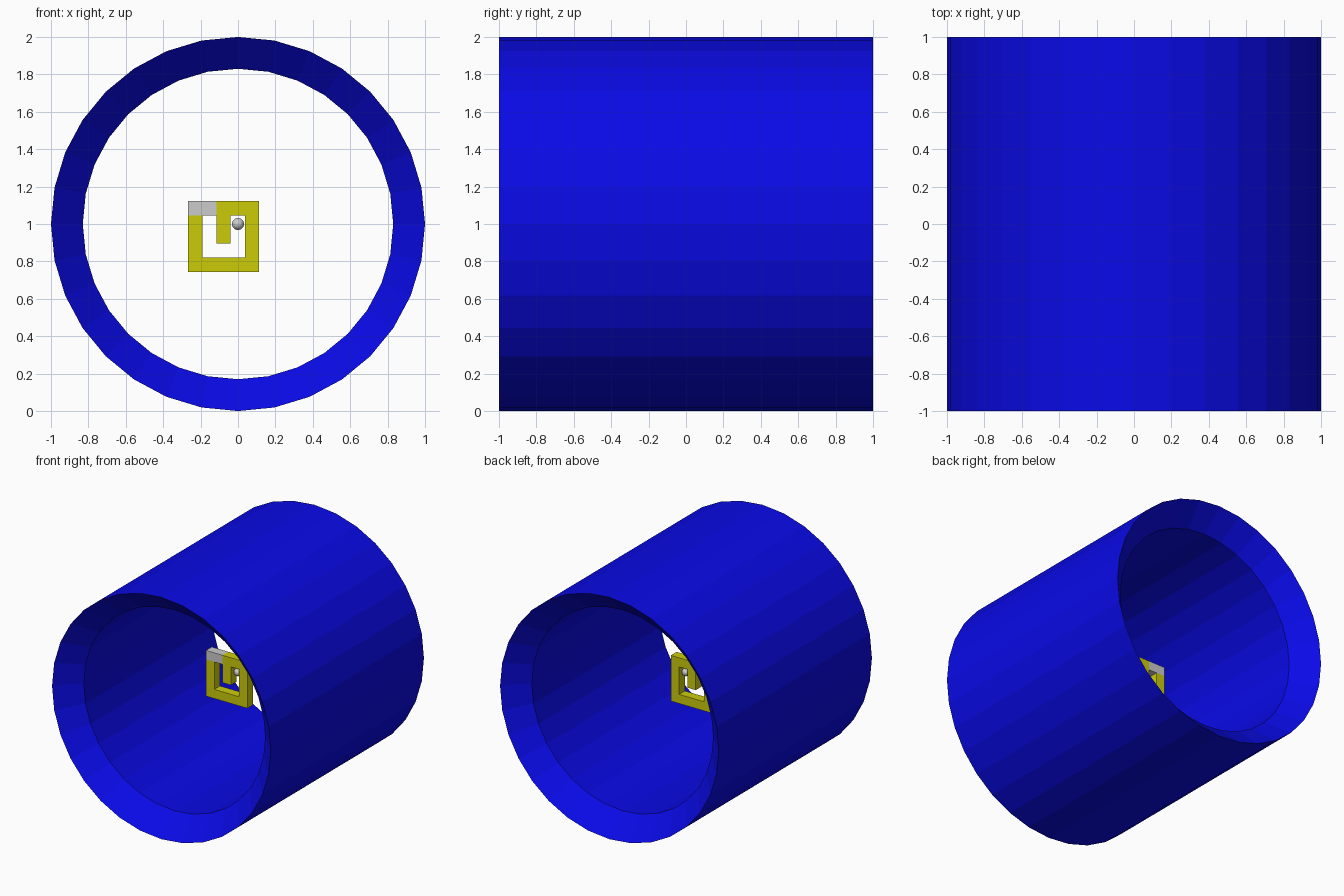
import bpy, bmesh, math

if "Cube" in bpy.data.objects:
    bpy.data.objects.remove(bpy.data.objects["Cube"])


def material(name, rgb):
    m = bpy.data.materials.new(name)
    m.diffuse_color = (*rgb, 1)
    m.use_nodes = True
    m.node_tree.nodes["Principled BSDF"].inputs["Base Color"].default_value = m.diffuse_color
    return m


blue = material("blue", (0.003, 0.003, 0.8))
yellow = material("yellow", (0.6, 0.6, 0.003))
grey = material("light grey", (0.6, 0.6, 0.6))


def add_object(name, bm, mat):
    bmesh.ops.recalc_face_normals(bm, faces=bm.faces)
    mesh = bpy.data.meshes.new(name)
    bm.to_mesh(mesh)
    bm.free()
    mesh.materials.append(mat)
    obj = bpy.data.objects.new(name, mesh)
    bpy.context.collection.objects.link(obj)
    return obj


# Outer tube: profile (radius, y) swept round the y axis, bevelled inwards at both mouths
SIDES, INNER = 32, 0.83
profile = [(1, -1), (1, 1), (INNER, INNER), (INNER, -INNER)]
bm = bmesh.new()
rings = []
for i in range(SIDES):
    a = 2 * math.pi * i / SIDES
    rings.append([bm.verts.new((r * math.sin(a), y, 1 + r * math.cos(a))) for r, y in profile])
for i in range(SIDES):
    p, q = rings[i], rings[(i + 1) % SIDES]
    for j in range(4):
        k = (j + 1) % 4
        bm.faces.new((p[j], p[k], q[k], q[j]))
add_object("tube", bm, blue)

# Square spiral on a 5 x 5 cell grid
CELL, X0, Z0 = 0.0756, -0.266, 0.744


def plate(name, cells, mat):
    bm = bmesh.new()
    face = bm.faces.new([bm.verts.new((X0 + CELL * u, -CELL / 2, Z0 + CELL * v)) for u, v in cells])
    new = bmesh.ops.extrude_face_region(bm, geom=[face], use_keep_orig=True)["geom"]
    bmesh.ops.translate(bm, vec=(0, CELL, 0), verts=[g for g in new if isinstance(g, bmesh.types.BMVert)])
    return add_object(name, bm, mat)


plate("spiral", [(2, 5), (2, 2), (3, 2), (3, 4), (4, 4), (4, 1),
                 (1, 1), (1, 4), (0, 4), (0, 0), (5, 0), (5, 5)], yellow)
plate("spiral_corner", [(0, 4), (2, 4), (2, 5), (0, 5)], grey)

# Small ball at the centre
bm = bmesh.new()
bmesh.ops.create_uvsphere(bm, u_segments=32, v_segments=16, radius=0.032)
ball = add_object("centre_ball", bm, grey)
ball.location = (0, 0, 1)
ball.data.shade_smooth()
